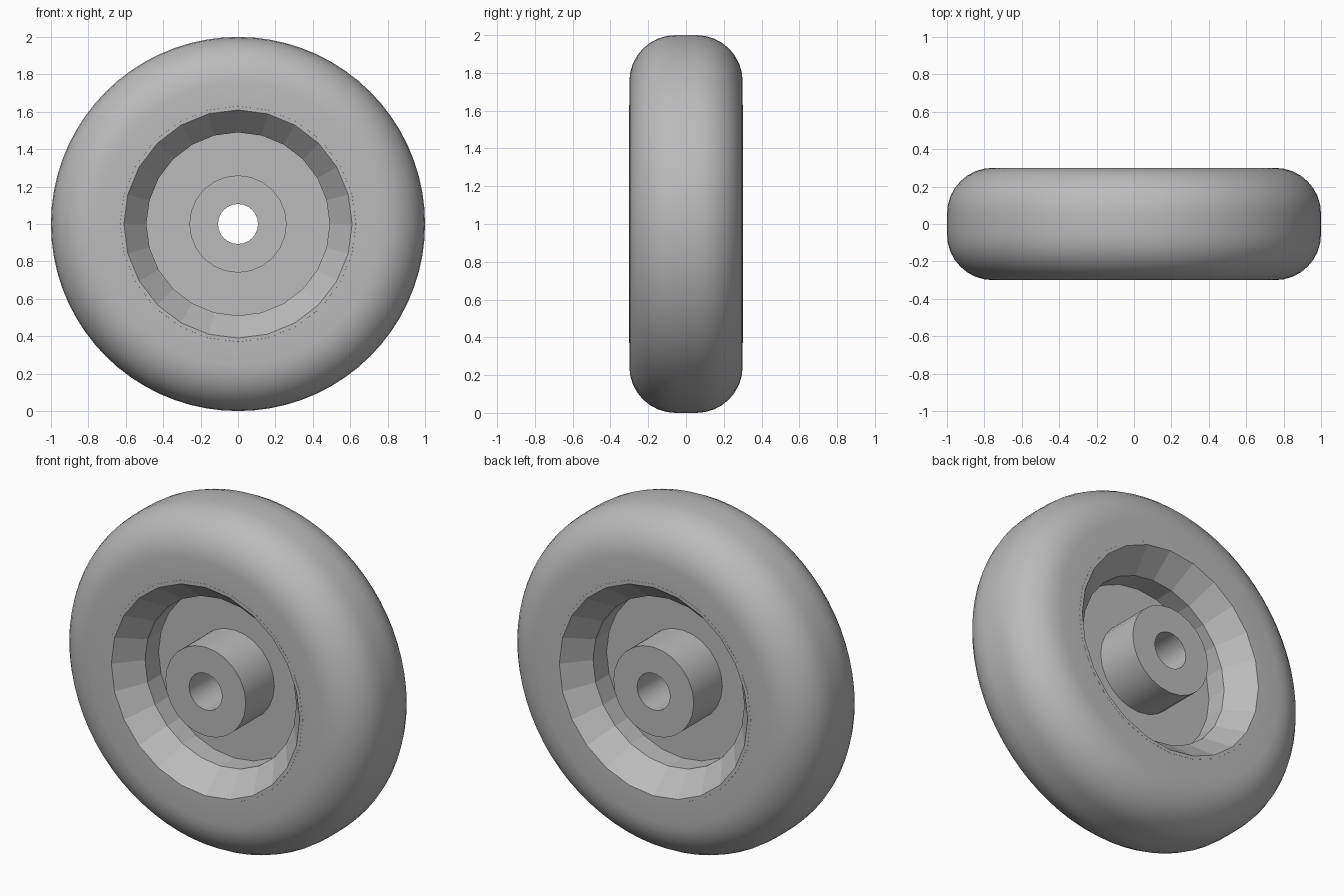
import bpy, bmesh, math
from mathutils import Matrix, Vector

cube = bpy.data.objects.get("Cube")
if cube:
    bpy.data.objects.remove(cube)

grey = bpy.data.materials.new("plain grey")
grey.use_nodes = True
grey.diffuse_color = (0.5, 0.5, 0.5, 1)
grey.node_tree.nodes["Principled BSDF"].inputs["Base Color"].default_value = (0.5, 0.5, 0.5, 1)

CENTRE = Vector((0, 0, 1))


def revolve(name, profile, sides, smooth=None, closed=True):
    """Turn a (radius, y) profile about the axle."""
    bm = bmesh.new()
    rings = []
    for i in range(sides):
        turn = Matrix.Rotation(math.tau * i / sides, 3, 'Y')
        rings.append([bm.verts.new(CENTRE + turn @ Vector((0, y, r))) for r, y in profile])
    n = len(profile)
    for i in range(sides):
        a, b = rings[i], rings[(i + 1) % sides]
        for j in range(n if closed else n - 1):
            k = (j + 1) % n
            bm.faces.new((a[j], a[k], b[k], b[j]))
    bmesh.ops.recalc_face_normals(bm, faces=bm.faces)
    mesh = bpy.data.meshes.new(name)
    bm.to_mesh(mesh)
    bm.free()
    mesh.materials.append(grey)
    obj = bpy.data.objects.new(name, mesh)
    bpy.context.collection.objects.link(obj)
    if smooth:
        bpy.ops.object.select_all(action='DESELECT')
        obj.select_set(True)
        bpy.context.view_layer.objects.active = obj
        bpy.ops.object.shade_smooth_by_angle(angle=math.radians(smooth))
    return obj


HALF, ROUND, STEPS = 0.3, 0.245, 8
RIM, WELL, HUB, BORE = 0.61, 0.49, 0.26, 0.107
CONE_Y, WEB_Y = 0.16, 0.035

# Tyre: flat side walls, rounded shoulders and a narrow flat tread
shoulder = [(1 - ROUND + ROUND * math.sin(t), HALF - ROUND + ROUND * math.cos(t))
            for t in (math.pi / 2 * i / STEPS for i in range(STEPS + 1))]
half = [(RIM + 0.01, HALF)] + shoulder
revolve("tyre", half + [(r, -y) for r, y in reversed(half)], 72, 35)

# Rim: tapered mouth and straight well on each side
lip = HALF + 0.0005
side = [(RIM + 0.03, HALF - 0.02), (RIM + 0.02, lip), (RIM, lip), (WELL, CONE_Y), (WELL, 0)]
revolve("rim", side + [(r, -y) for r, y in reversed(side[:-1])], 24)

# Web: disc joining the rim to the hub
revolve("web", [(BORE + 0.05, WEB_Y), (WELL + 0.01, WEB_Y),
                (WELL + 0.01, -WEB_Y), (BORE + 0.05, -WEB_Y)], 24)

# Hub: sleeve around the axle bore
revolve("hub", [(BORE, HALF), (HUB, HALF), (HUB, -HALF), (BORE, -HALF)], 24, 35)
